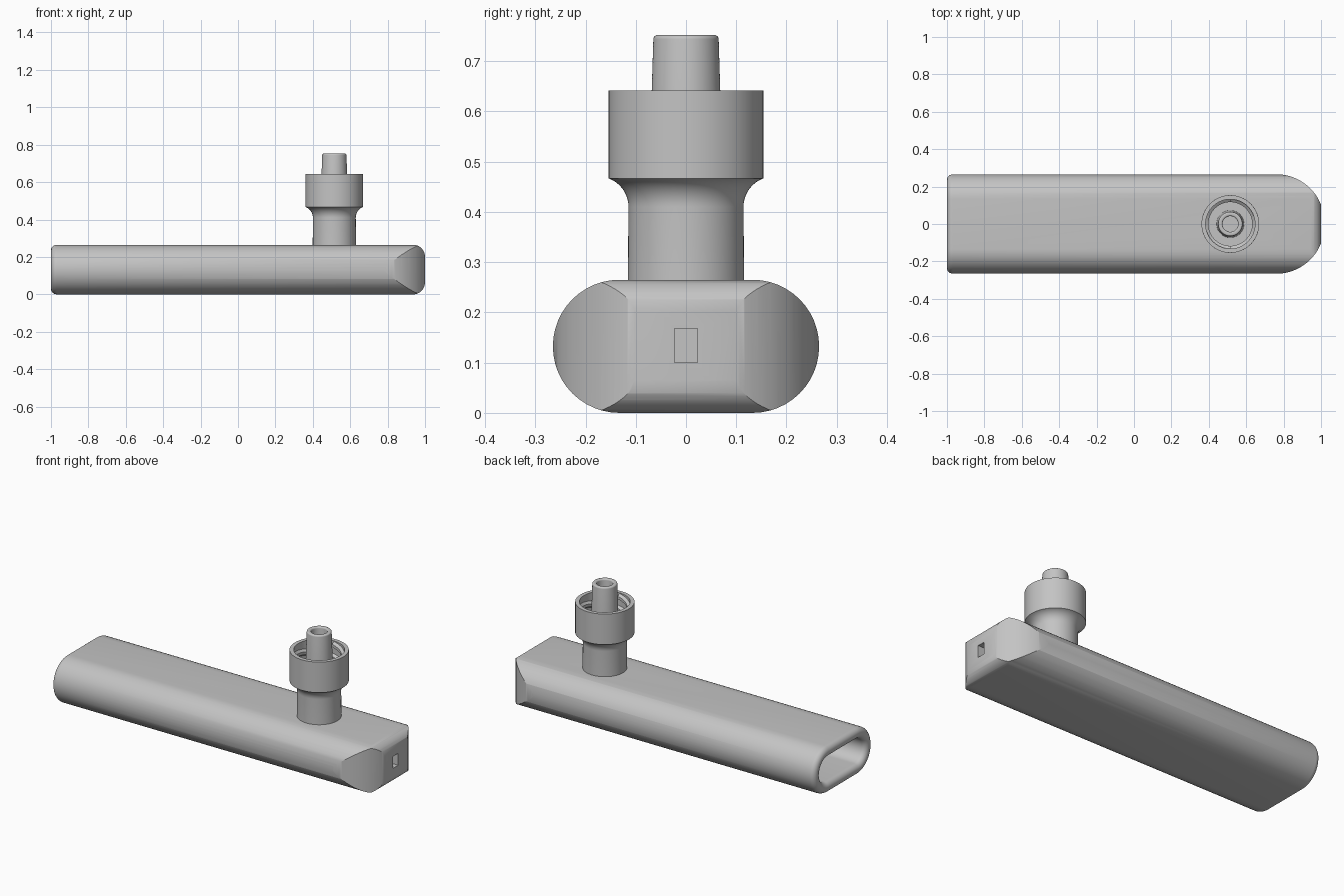
import bpy, bmesh, math
from math import sin, cos, pi

if "Cube" in bpy.data.objects:
    bpy.data.objects.remove(bpy.data.objects["Cube"])

grey = bpy.data.materials.new("plain_grey")
grey.diffuse_color = (0.55, 0.55, 0.55, 1)
grey.use_nodes = True
grey.node_tree.nodes["Principled BSDF"].inputs["Base Color"].default_value = grey.diffuse_color


def skin(name, rings, wrap=False):
    """Join equal closed rings of points; wrap round or cap both ends."""
    bm = bmesh.new()
    loops = [[bm.verts.new(p) for p in ring] for ring in rings]
    n = len(loops[0])
    pairs = list(zip(loops, loops[1:])) + ([(loops[-1], loops[0])] if wrap else [])
    for a, b in pairs:
        for i in range(n):
            j = (i + 1) % n
            bm.faces.new((a[i], a[j], b[j], b[i]))
    if not wrap:
        bm.faces.new(loops[0][::-1])
        bm.faces.new(loops[-1])
    bmesh.ops.recalc_face_normals(bm, faces=bm.faces)
    mesh = bpy.data.meshes.new(name)
    bm.to_mesh(mesh)
    bm.free()
    mesh.materials.append(grey)
    ob = bpy.data.objects.new(name, mesh)
    bpy.context.collection.objects.link(ob)
    return ob


def activate(ob):
    bpy.ops.object.select_all(action='DESELECT')
    ob.select_set(True)
    bpy.context.view_layer.objects.active = ob


def smooth(ob):
    activate(ob)
    bpy.ops.object.shade_smooth_by_angle(angle=math.radians(30))


def cut(ob, tool, operation):
    activate(ob)
    mod = ob.modifiers.new("cut", 'BOOLEAN')
    mod.object, mod.operation, mod.solver = tool, operation, 'EXACT'
    bpy.ops.object.modifier_apply(modifier=mod.name)
    bpy.data.objects.remove(tool)


def arc(cx, cy, r, a0, a1, n):
    return [(cx + r * cos(a0 + (a1 - a0) * i / n),
             cy + r * sin(a0 + (a1 - a0) * i / n)) for i in range(n + 1)]


# Body: hollow rounded-oval tube with a soft rim at the open end
R, RIM = 0.1325, 0.03


def oval(x, inset):
    r = R - inset
    pts = arc(R, R, r, -pi / 2, pi / 2, 24) + arc(-R, R, r, pi / 2, 1.5 * pi, 24)
    return [(x, y, z) for y, z in pts]


path = [(0.75, 2 * RIM)] + arc(-1 + RIM, RIM, RIM, pi / 2, 1.5 * pi, 12) + [(1.05, 0)]
body = skin("body", [oval(x, d) for x, d in path])

# Closed end: rounded in plan
a = math.acos(0.24 / 0.258)
side = arc(0.76, 0.008, 0.258, a, pi / 2, 20) + [(-1.1, 0.266)]
plan = side + [(x, -y) for x, y in reversed(side)]
cut(body, skin("plan_tool", [[(x, y, z) for x, y in plan] for z in (-0.1, 0.4)]), 'INTERSECT')

# Closed end: rounded upper and lower edges
top = arc(0.934, 0.2, 0.066, 0, pi / 2, 12) + [(-1.1, 0.2665)]
edge = top + [(x, 2 * R - z) for x, z in reversed(top)]
cut(body, skin("edge_tool", [[(x, y, z) for x, z in edge] for y in (-0.4, 0.4)]), 'INTERSECT')

# Small slot in the closed end
slot = [(-0.023, 0.1), (0.023, 0.1), (0.023, 0.168), (-0.023, 0.168)]
cut(body, skin("slot_tool", [[(x, y, z) for y, z in slot] for x in (0.93, 1.1)]), 'DIFFERENCE')

# Hole under the connector
CX = 0.515
hole = arc(CX, 0, 0.05, 0, 2 * pi, 32)[:-1]
cut(body, skin("hole_tool", [[(x, y, z) for x, y in hole] for z in (0.13, 0.4)]), 'DIFFERENCE')
smooth(body)

# Connector: neck, flared collar and tapered hollow tip in one turned profile
flare = arc(0.175, 0.41, 0.0605, pi, pi - 1.22, 10)
profile = ([(0.042, 0.22), (0.116, 0.22)] + flare +
           [(0.154, 0.467), (0.154, 0.642), (0.132, 0.642), (0.132, 0.49), (0.073, 0.49)] +
           arc(0.057, 0.744, 0.008, 0, pi / 2, 5) + arc(0.05, 0.744, 0.008, pi / 2, pi, 5))
STEPS = 64
connector = skin("connector", [[(CX + r * cos(t), r * sin(t), z) for r, z in profile]
                               for t in (2 * pi * i / STEPS for i in range(STEPS))], wrap=True)
smooth(connector)

# Two-start thread inside the collar
section = [(0.134, -0.02), (0.117, -0.008), (0.117, 0.008), (0.134, 0.02)]
for k in range(2):
    rings = []
    for i in range(41):
        t = k * pi + 1.5 * pi * i / 40
        z0 = 0.515 + 0.105 * i / 40
        rings.append([(CX + r * cos(t), r * sin(t), z0 + z) for r, z in section])
    smooth(skin(f"thread_{k + 1}", rings))
